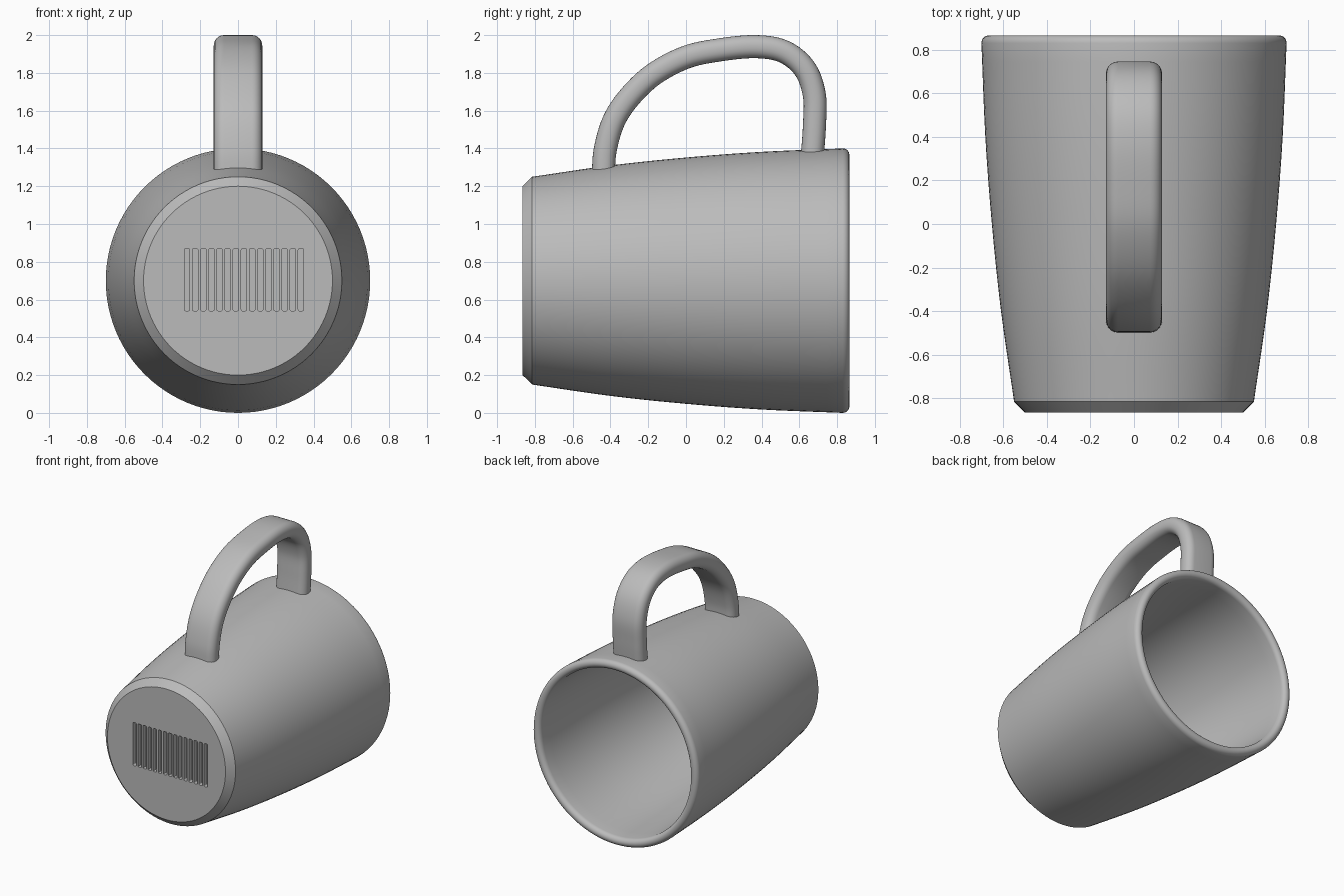
import bpy, bmesh, math
from mathutils import Vector, Matrix

if "Cube" in bpy.data.objects:
    bpy.data.objects.remove(bpy.data.objects["Cube"])

AXIS_Z = 0.70

grey = bpy.data.materials.new("plain grey")
grey.use_nodes = True
colour = (0.5, 0.5, 0.5, 1)
grey.diffuse_color = colour
grey.node_tree.nodes["Principled BSDF"].inputs["Base Color"].default_value = colour


def make_object(name, bm):
    bmesh.ops.recalc_face_normals(bm, faces=bm.faces)
    mesh = bpy.data.meshes.new(name)
    bm.to_mesh(mesh)
    bm.free()
    mesh.materials.append(grey)
    obj = bpy.data.objects.new(name, mesh)
    bpy.context.collection.objects.link(obj)
    return obj


def activate(obj):
    bpy.ops.object.select_all(action='DESELECT')
    obj.select_set(True)
    bpy.context.view_layer.objects.active = obj


def smooth_path(points, steps):
    """Catmull-Rom curve through 2D points."""
    p = [Vector(q) for q in points]
    p = [2 * p[0] - p[1]] + p + [2 * p[-1] - p[-2]]
    out = []
    for a, b, c, d in zip(p, p[1:], p[2:], p[3:]):
        for i in range(steps):
            t = i / steps
            out.append(0.5 * (2 * b + (c - a) * t + (2 * a - 5 * b + 4 * c - d) * t ** 2
                              + (3 * b - a - 3 * c + d) * t ** 3))
    return out + [p[-2]]


def rounded_rect(width, height, radius, steps=6):
    pts = []
    for k, (sx, sy) in enumerate(((1, 1), (-1, 1), (-1, -1), (1, -1))):
        for i in range(steps + 1):
            a = (k + i / steps) * math.pi / 2
            pts.append(Vector((sx * (width / 2 - radius) + radius * math.cos(a),
                               sy * (height / 2 - radius) + radius * math.sin(a))))
    return pts


def loft(bm, rings):
    """Closed skin over a list of rings of points, with end caps."""
    vs = [[bm.verts.new(co) for co in ring] for ring in rings]
    n = len(vs[0])
    for r, s in zip(vs, vs[1:]):
        for i in range(n):
            bm.faces.new((r[i], r[(i + 1) % n], s[(i + 1) % n], s[i]))
    bm.faces.new(vs[0])
    bm.faces.new(vs[-1])


# Cup: (radius, y) profile of base, wall, rolled rim and hollow inside
outer = smooth_path([(0.55, -0.815), (0.61, -0.4), (0.652, 0), (0.682, 0.4), (0.70, 0.83)], 5)
rim = [(0.6665 + 0.0335 * math.cos(a), 0.83 + 0.035 * math.sin(a))
       for a in (math.pi * i / 10 for i in range(1, 10))]
inner = smooth_path([(0.633, 0.83), (0.618, 0.4), (0.588, 0), (0.546, -0.4), (0.50, -0.72)], 5)
profile = [(0.50, -0.865)] + [tuple(p) for p in outer] + rim + [tuple(p) for p in inner]
profile += [(0.47, -0.76)]
SIDES = 96
bm = bmesh.new()
loft(bm, [[(r * math.cos(a), y, AXIS_Z + r * math.sin(a))
           for a in (2 * math.pi * k / SIDES for k in range(SIDES))] for r, y in profile])
cup = make_object("cup", bm)

# Row of narrow slots sunk into the base
bm = bmesh.new()
slot = rounded_rect(0.029, 0.33, 0.008, 3)
for i in range(15):
    x = -0.27 + i * 0.0431
    loft(bm, [[(x + p.x, y, 0.705 + p.y) for p in slot] for y in (-0.9, -0.83)])
cutter = make_object("slot_cutter", bm)
cutter.hide_render = True
mod = cup.modifiers.new("slots", 'BOOLEAN')
mod.operation = 'DIFFERENCE'
mod.solver = 'EXACT'
mod.object = cutter
activate(cup)
bpy.ops.object.modifier_apply(modifier=mod.name)
bpy.data.objects.remove(cutter)

# Handle: rounded strap swept along an arch in the (y, z) plane
path = smooth_path([(-0.438, 1.26), (-0.428, 1.39), (-0.385, 1.54), (-0.305, 1.665),
                    (-0.175, 1.79), (0, 1.883), (0.18, 1.922), (0.37, 1.939),
                    (0.52, 1.912), (0.63, 1.82), (0.68, 1.68), (0.68, 1.52), (0.668, 1.35)], 6)
section = rounded_rect(0.257, 0.122, 0.055)
rings = []
for i, c in enumerate(path):
    t = (path[min(i + 1, len(path) - 1)] - path[max(i - 1, 0)]).normalized()
    rings.append([(p.x, c.x - t.y * p.y, c.y + t.x * p.y) for p in section])
bm = bmesh.new()
loft(bm, rings)
handle = make_object("handle", bm)

for obj in (cup, handle):
    activate(obj)
    bpy.ops.object.shade_smooth_by_angle(angle=math.radians(30))
